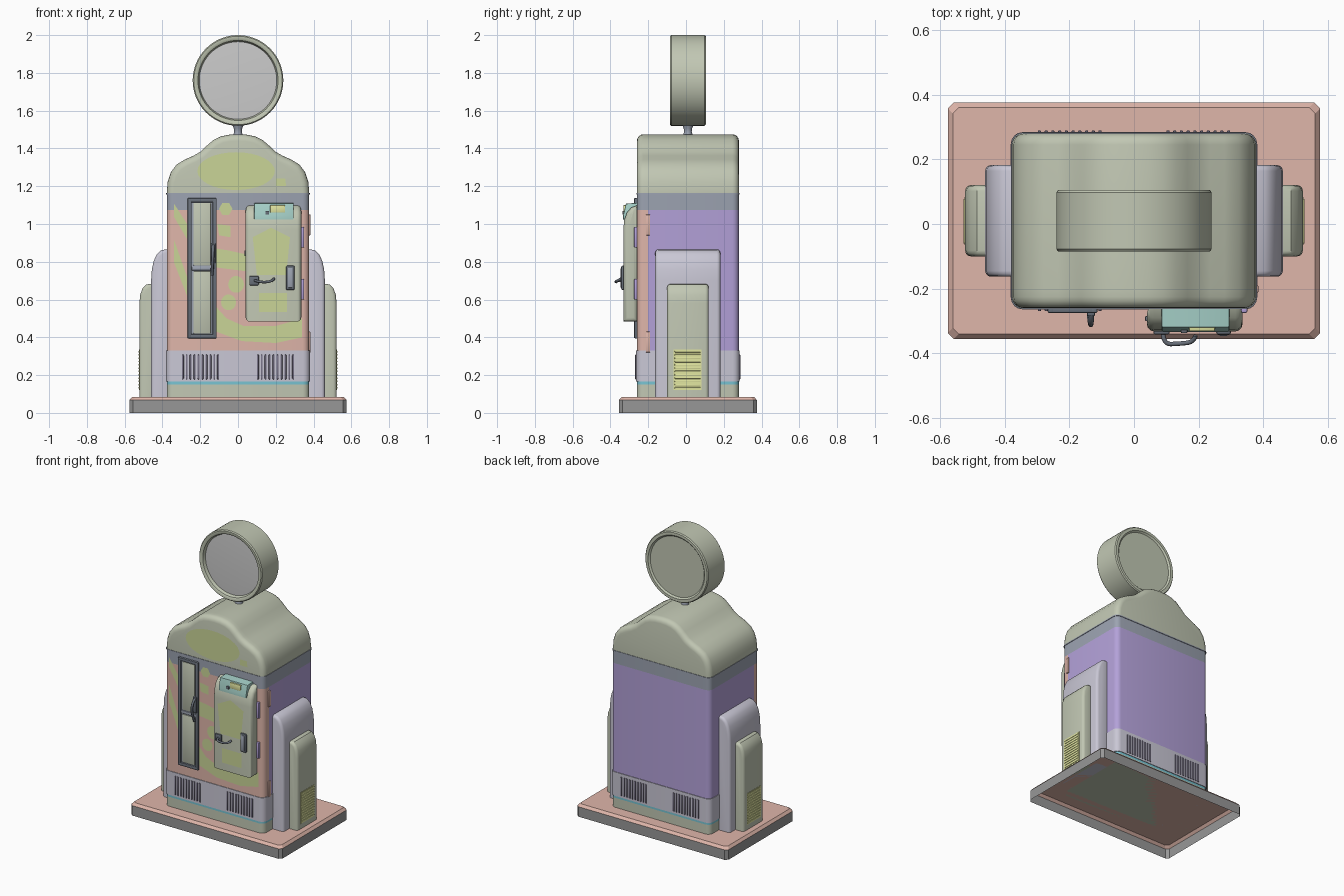
import bpy, bmesh, math
from mathutils import Vector, Matrix

if "Cube" in bpy.data.objects:
    bpy.data.objects.remove(bpy.data.objects["Cube"])

MATS = {}
def mat(name, r, g, b):
    m = bpy.data.materials.new(name)
    m.diffuse_color = tuple((v / 255) ** 2.2 for v in (r, g, b)) + (1,)
    m.use_nodes = True
    m.node_tree.nodes["Principled BSDF"].inputs["Base Color"].default_value = m.diffuse_color
    MATS[name] = m
for args in [("sage", 192, 198, 178), ("pink", 222, 180, 168), ("grey", 150, 150, 150),
             ("lavender", 200, 198, 212), ("purple", 178, 160, 216), ("slate", 155, 162, 176),
             ("cyan", 120, 195, 210), ("green", 200, 212, 150), ("glass", 212, 216, 213),
             ("dark", 105, 112, 122), ("yellow", 226, 230, 160), ("teal", 165, 208, 200),
             ("vent", 120, 115, 135)]:
    mat(*args)

def finish(name, bm, mats):
    bmesh.ops.recalc_face_normals(bm, faces=bm.faces)
    me = bpy.data.meshes.new(name)
    bm.to_mesh(me)
    bm.free()
    for m in ([mats] if isinstance(mats, str) else mats):
        me.materials.append(MATS[m])
    ob = bpy.data.objects.new(name, me)
    bpy.context.collection.objects.link(ob)
    return ob

def bevel(bm, edges, w, seg=3):
    bmesh.ops.bevel(bm, geom=edges, offset=w, segments=seg, profile=0.5, affect='EDGES')

def box(name, x, y, z, m, bev=0.0, vertical=False, seg=2):
    bm = bmesh.new()
    bmesh.ops.create_cube(bm, size=1)
    for v in bm.verts:
        v.co = Vector([(r[0] + r[1]) / 2 + c * abs(r[1] - r[0]) for c, r in zip(v.co, (x, y, z))])
    if bev:
        es = [e for e in bm.edges if not vertical or abs(e.verts[0].co.z - e.verts[1].co.z) > 1e-4]
        bevel(bm, es, bev, seg)
    return finish(name, bm, m)

def prism_bm(pts, axis, a, b, bev=0.0, seg=3, skip_bottom=True):
    """Extrude a 2D profile along x or y; round the cap edges."""
    bm = bmesh.new()
    place = (lambda p, t: (p[0], t, p[1])) if axis == 'y' else (lambda p, t: (t, p[0], p[1]))
    rings = [[bm.verts.new(place(p, t)) for p in pts] for t in (a, b)]
    caps = [bm.faces.new(r) for r in rings]
    n = len(pts)
    for i in range(n):
        j = (i + 1) % n
        bm.faces.new((rings[0][i], rings[0][j], rings[1][j], rings[1][i]))
    bmesh.ops.recalc_face_normals(bm, faces=bm.faces)
    if bev:
        zmin = min(p[1] for p in pts) + 1e-4
        es = [e for f in caps for e in f.edges
              if not (skip_bottom and all(v.co.z < zmin for v in e.verts))]
        bevel(bm, es, bev, seg)
    return bm

def lathe(name, prof, axis, centre, m, steps=64):
    """Revolve (radius, height) points around y or z."""
    bm = bmesh.new()
    vs = [bm.verts.new((r, 0, h)) for r, h in prof]
    es = [bm.edges.new(p) for p in zip(vs, vs[1:])]
    bmesh.ops.spin(bm, geom=vs + es, cent=(0, 0, 0), axis=(0, 0, 1), angle=2 * math.pi, steps=steps)
    bmesh.ops.remove_doubles(bm, verts=bm.verts, dist=1e-5)
    if axis == 'y':
        bmesh.ops.rotate(bm, verts=bm.verts, matrix=Matrix.Rotation(-math.pi / 2, 3, 'X'))
    bmesh.ops.translate(bm, verts=bm.verts, vec=centre)
    return finish(name, bm, m)

def decal(name, pts, y, m="green"):
    bm = bmesh.new()
    bm.faces.new([bm.verts.new((x, y, z)) for x, z in pts])
    ob = finish(name, bm, m)
    if ob.data.polygons[0].normal.y > 0:
        ob.data.flip_normals()

def oval(cx, cz, rx, rz, n=32):
    return [(cx + rx * math.cos(2 * math.pi * i / n), cz + rz * math.sin(2 * math.pi * i / n)) for i in range(n)]

def tube(name, pts, r, m="dark"):
    cu = bpy.data.curves.new(name, 'CURVE')
    cu.dimensions = '3D'
    cu.bevel_depth, cu.bevel_resolution, cu.use_fill_caps = r, 2, True
    sp = cu.splines.new('NURBS')
    sp.points.add(len(pts) - 1)
    for p, c in zip(sp.points, pts):
        p.co = (*c, 1)
    sp.use_endpoint_u, sp.order_u = True, 3
    cu.materials.append(MATS[m])
    bpy.context.collection.objects.link(bpy.data.objects.new(name, cu))

# Plinth: open underneath, chamfered top
bm = bmesh.new()
levels = [(0, 0), (0, 0.068), (0.015, 0.085)]
rings = []
for inset, z in levels:
    x, y0, y1, k = 0.575 - inset, -0.355 + inset, 0.375 - inset, 0.018
    c = [(-x + k, y0), (x - k, y0), (x, y0 + k), (x, y1 - k), (x - k, y1), (-x + k, y1), (-x, y1 - k), (-x, y0 + k)]
    rings.append([bm.verts.new((p[0], p[1], z)) for p in c])
for lv in range(2):
    for i in range(8):
        j = (i + 1) % 8
        f = bm.faces.new((rings[lv][i], rings[lv][j], rings[lv + 1][j], rings[lv + 1][i]))
        f.material_index = lv
bm.faces.new(rings[2]).material_index = 1
finish("plinth", bm, ["grey", "pink"])

# Cabinet with bell-shaped top, cut into coloured zones
half = [(0.377, 1.17), (0.372, 1.225), (0.355, 1.275), (0.325, 1.315), (0.28, 1.342), (0.235, 1.362),
        (0.20, 1.382), (0.165, 1.415), (0.13, 1.445), (0.09, 1.464), (0.045, 1.473)]
prof = [(0.377, 0.085)] + half + [(0, 1.475)] + [(-x, z) for x, z in reversed(half)] + [(-0.377, 0.085)]
bm = prism_bm(prof, 'y', -0.26, 0.28, 0.035, 4)
cuts = [((0, 0, z), (0, 0, 1)) for z in (0.15, 0.165, 0.33, 1.075, 1.16)] + [((0, -0.2, 0), (0, 1, 0))]
for co, no in cuts:
    bmesh.ops.bisect_plane(bm, geom=bm.verts[:] + bm.edges[:] + bm.faces[:], plane_co=co, plane_no=no)
for f in bm.faces:
    c = f.calc_center_median()
    f.material_index = (0 if c.z < 0.15 else 1 if c.z < 0.165 else 2 if c.z < 0.33 else
                        (3 if c.y < -0.2 else 4) if c.z < 1.075 else 5 if c.z < 1.16 else 0)
finish("cabinet", bm, ["sage", "cyan", "lavender", "pink", "purple", "slate"])
box("skirt", (-0.381, 0.381), (-0.264, 0.284), (0.165, 0.33), "lavender", 0.037, True, 4)
box("top_seam", (-0.38, 0.38), (-0.263, 0.283), (1.155, 1.163), "slate", 0.036, True, 4)

# Skirt louvres, front and back
for side, y in (("front", -0.264), ("back", 0.284)):
    for s in (-1, 1):
        for i in range(10):
            x = s * (0.105 + i * 0.0208)
            box(f"louvre_{side}", (x - 0.005, x + 0.005), (y - 0.005, y + 0.005), (0.178, 0.308), "vent", 0.003)

# Stepped side fenders with grilles, and hinges
inner = [(0.36, 0.085), (0.46, 0.085), (0.46, 0.70), (0.456, 0.76), (0.446, 0.805), (0.43, 0.84), (0.405, 0.862), (0.36, 0.868)]
outer = [(0.44, 0.085), (0.522, 0.085), (0.522, 0.58), (0.518, 0.625), (0.505, 0.66), (0.485, 0.68), (0.44, 0.685)]
for s in (-1, 1):
    for name, pr, y0, y1, m in (("fender_inner", inner, -0.163, 0.182, "lavender"),
                                ("fender_outer", outer, -0.10, 0.12, "sage")):
        finish(name, prism_bm([(s * x, z) for x, z in pr], 'y', y0, y1, 0.018), m)
    box("grille_panel", (s * 0.515, s * 0.524), (-0.065, 0.083), (0.12, 0.335), "yellow")
    for i in range(12):
        z = 0.128 + i * 0.0175
        box("grille_slat", (s * 0.52, s * 0.527), (-0.06, 0.078), (z, z + 0.008), "yellow", 0.002)
for z in (0.32, 0.94):
    box("door_hinge", (0.37, 0.385), (-0.212, -0.19), (z, z + 0.11), "pink", 0.004)

# Sign drum and neck
lathe("sign_drum", [(0.205, -0.07), (0.212, -0.09), (0.22, -0.095), (0.234, -0.095), (0.24, -0.088), (0.24, 0.088),
                    (0.234, 0.095), (0.215, 0.095), (0.205, 0.085), (0, 0.085)], 'y', (0, 0.01, 1.76), "sage")
lathe("sign_lens", [(0.208, -0.07), (0.15, -0.073), (0, -0.075)], 'y', (0, 0.01, 1.76), "glass")
lathe("sign_neck", [(0, -0.01), (0.028, -0.01), (0.02, 0.012), (0.022, 0.03), (0.032, 0.055), (0, 0.055)],
      'z', (0, 0.01, 1.475), "slate", 24)

# Sight-glass window on the left
X0, X1, Z0, Z1 = -0.267, -0.113, 0.395, 1.137
for nm, x, z in (("left", (X0, X0 + 0.022), (Z0, Z1)), ("right", (X1 - 0.022, X1), (Z0, Z1)),
                 ("bottom", (X0, X1), (Z0, Z0 + 0.022)), ("top", (X0, X1), (Z1 - 0.022, Z1))):
    box("window_frame_" + nm, x, (-0.275, -0.255), z, "dark", 0.005)
box("window_back", (X0, X1), (-0.263, -0.255), (Z0, Z1), "slate")
for z in ((0.42, 0.75), (0.78, 1.112)):
    box("window_pane", (-0.236, -0.144), (-0.268, -0.255), z, "sage", 0.004)
box("window_bar", (-0.245, -0.135), (-0.27, -0.255), (0.755, 0.775), "slate", 0.003)
box("window_latch", (-0.145, -0.12), (-0.285, -0.26), (0.79, 0.9), "dark", 0.005)
tube("window_handle", [(-0.132, -0.275, 0.89), (-0.132, -0.312, 0.87), (-0.135, -0.31, 0.79), (-0.138, -0.275, 0.73)], 0.008)

# Payment box on the right with rounded brow
bp = [(-0.255, 0.483), (-0.332, 0.483), (-0.332, 0.97), (-0.327, 1.02), (-0.313, 1.06), (-0.29, 1.087), (-0.255, 1.10)]
finish("payment_box", prism_bm(bp, 'x', 0.04, 0.335, 0.022, 3, False), "sage")
finish("register", prism_bm([(-0.255, 1.025), (-0.333, 1.025), (-0.333, 1.045), (-0.318, 1.108), (-0.255, 1.112)],
                            'x', 0.085, 0.295, 0.005, 2, False), "teal")
box("register_display", (0.17, 0.25), (-0.331, -0.30), (1.06, 1.10), "yellow", 0.003)
box("register_button", (0.145, 0.165), (-0.337, -0.30), (1.05, 1.07), "dark", 0.003)
box("coin_plate", (0.254, 0.30), (-0.343, -0.325), (0.65, 0.78), "dark", 0.008)
box("coin_slot", (0.264, 0.29), (-0.346, -0.33), (0.662, 0.768), "slate", 0.004)
box("handle_plate", (0.06, 0.11), (-0.342, -0.325), (0.675, 0.725), "dark", 0.006)
tube("box_handle", [(0.09, -0.335, 0.70), (0.09, -0.372, 0.70), (0.14, -0.37, 0.69), (0.185, -0.365, 0.70), (0.19, -0.345, 0.71)], 0.007)
for z in (0.6, 0.875):
    box("box_hinge", (0.33, 0.35), (-0.275, -0.255), (z, z + 0.11), "purple", 0.005)
box("box_latch", (0.034, 0.045), (-0.30, -0.285), (0.83, 0.86), "dark", 0.003)

# Painted patches
yf = -0.2615
decal("patch_dome", oval(-0.01, 1.28, 0.205, 0.10), yf)
decal("patch_dome_small", [(0.20, 1.20), (0.255, 1.20), (0.25, 1.24), (0.20, 1.24)], yf)
decal("patch_hexagon", oval(-0.065, 1.08, 0.036, 0.036, 6), yf)
decal("patch_chip", [(-0.11, 1.0), (-0.04, 0.99), (-0.04, 0.93), (-0.10, 0.94)], yf)
decal("patch_dot_a", oval(-0.01, 0.68, 0.042, 0.045, 14), yf)
decal("patch_dot_b", oval(-0.05, 0.585, 0.04, 0.042, 14), yf)
decal("patch_wave", [(-0.115, 0.77), (0.04, 0.75), (0.04, 0.84), (-0.05, 0.86), (-0.115, 0.87)], yf)
decal("patch_stripe_a", [(-0.34, 1.04), (-0.27, 0.92), (-0.27, 1.0), (-0.34, 1.11)], yf)
decal("patch_stripe_b", [(-0.34, 0.80), (-0.27, 0.62), (-0.27, 0.72), (-0.34, 0.92)], yf)
decal("patch_sweep", [(-0.115, 0.43), (0.02, 0.38), (0.20, 0.37), (0.34, 0.40), (0.34, 0.50), (0.2, 0.46),
                      (0.03, 0.46), (-0.06, 0.50), (-0.115, 0.56)], yf)
decal("patch_box_upper", [(0.10, 0.73), (0.255, 0.73), (0.275, 0.93), (0.175, 0.98), (0.078, 0.93)], -0.3335)
decal("patch_box_lower", [(0.11, 0.535), (0.26, 0.535), (0.26, 0.635), (0.11, 0.635)], -0.3335)

# Smooth shading with sharp edges kept
bpy.ops.object.select_all(action='DESELECT')
for ob in bpy.context.collection.objects:
    if ob.type == 'MESH' and not ob.name.startswith(("patch", "plinth")):
        ob.select_set(True)
        bpy.context.view_layer.objects.active = ob
bpy.ops.object.shade_smooth_by_angle(angle=math.radians(35))
